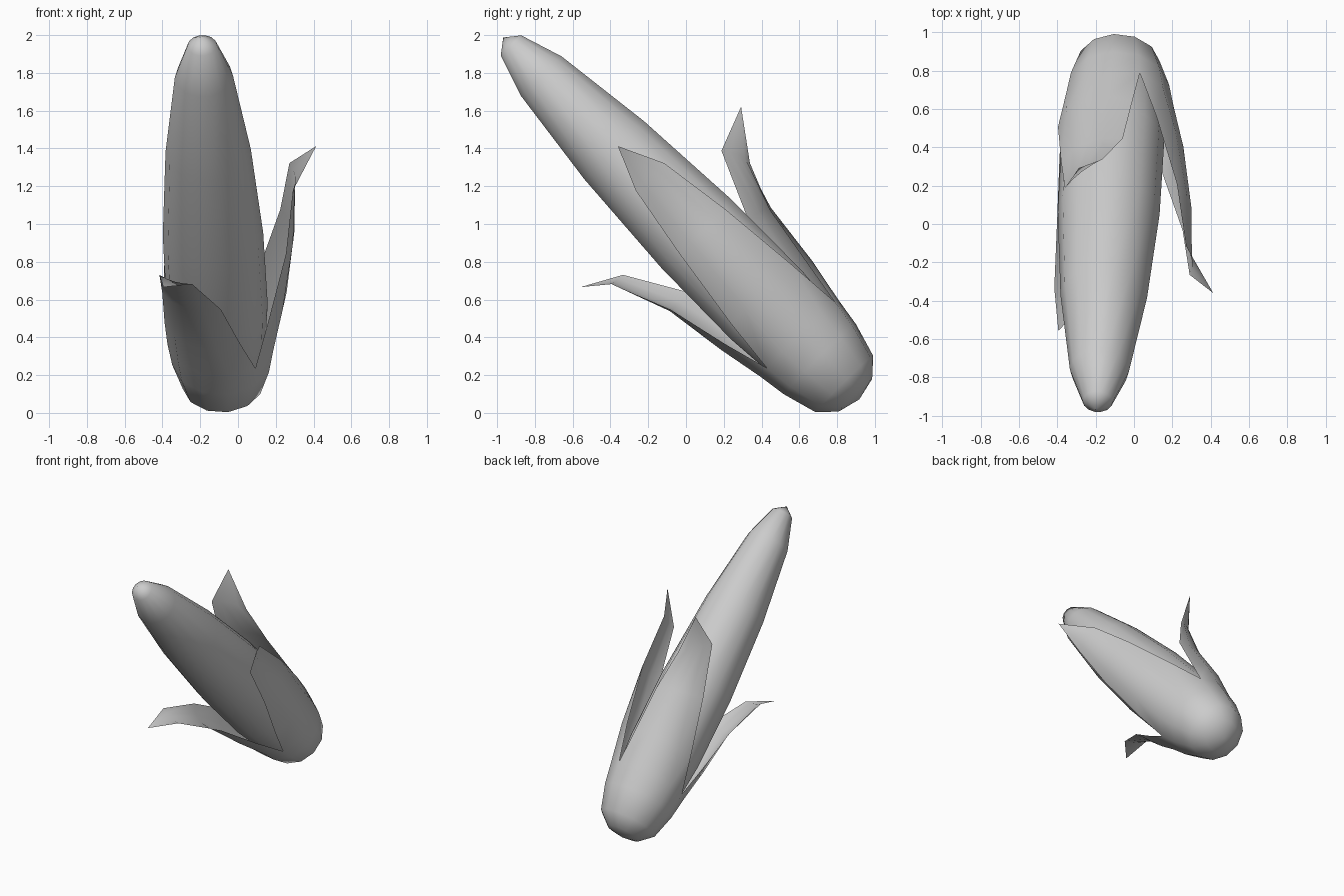
import bpy, bmesh
from math import sin, cos, pi, radians, asin
from mathutils import Vector

if "Cube" in bpy.data.objects:
    bpy.data.objects.remove(bpy.data.objects["Cube"])

# Leaning axis of the cob and its two cross directions
BASE = Vector((-0.09, 0.918, 0.072))
AXIS = Vector((-0.041, -0.701, 0.712)).normalized()
SIDE = (Vector((1, 0, 0)) - AXIS * AXIS.x).normalized()
UP = -SIDE.cross(AXIS)
if UP.z < 0:
    UP = -UP


def place(t, x, u):
    return BASE + AXIS * t + SIDE * x + UP * u


def ring(bm, t, r, n, start=0.0, shift=0.0):
    return [bm.verts.new(place(t, shift + r * cos(start + 2 * pi * i / n), r * sin(start + 2 * pi * i / n)))
            for i in range(n)]


def bridge(bm, a, b, closed=True):
    n = len(a)
    for i in range(n if closed else n - 1):
        j = (i + 1) % n
        bm.faces.new((a[i], a[j], b[j], b[i]))


def fan(bm, row, tip, closed=True):
    n = len(row)
    for i in range(n if closed else n - 1):
        bm.faces.new((row[i], row[(i + 1) % n], tip))


def finish(bm, name):
    bmesh.ops.recalc_face_normals(bm, faces=bm.faces[:])
    # Make sure the sides face away from the axis
    facing = 0
    for f in bm.faces:
        d = f.calc_center_median() - BASE
        facing += f.normal.dot(d - AXIS * d.dot(AXIS)) * f.calc_area()
    if facing < 0:
        bmesh.ops.reverse_faces(bm, faces=bm.faces[:])
    me = bpy.data.meshes.new(name)
    bm.to_mesh(me)
    bm.free()
    for p in me.polygons:
        p.use_smooth = True
    bpy.context.collection.objects.link(bpy.data.objects.new(name, me))


# Cob: lathed profile (distance along axis, radius)
bm = bmesh.new()
profile = [(0.12, 0.16), (0.35, 0.24), (0.70, 0.268), (1.227, 0.266),
           (1.85, 0.226), (2.40, 0.154), (2.63, 0.078)]
rings = [ring(bm, t, r, 14, 0, 0.008) for t, r in profile]
for a, b in zip(rings, rings[1:]):
    bridge(bm, a, b)
fan(bm, rings[0], bm.verts.new(place(0.06, 0, 0)))
fan(bm, rings[-1], bm.verts.new(place(2.69, 0, 0)))
finish(bm, "cob")

# Husk: a cup that splits into three peeling leaves
bm = bmesh.new()
start = radians(-53)
cup = [ring(bm, t, r, 12, start, s) for t, r, s in
       [(0.03, 0.125, 0.01), (0.113, 0.215, 0.015), (0.297, 0.268, 0.02), (0.453, 0.292, 0.025)]]
for a, b in zip(cup, cup[1:]):
    bridge(bm, a, b)
fan(bm, cup[0], bm.verts.new(place(0.0, 0, 0)))

# Leaf rows: distance along axis, middle radius, angle, half width, skew; then the tip
leaves = [
    ([(0.75, 0.355, 5, 0.225, 0), (1.20, 0.415, 5, 0.17, 0), (1.60, 0.435, 5, 0.105, 0)],
     (1.83, 0.555, 3)),
    ([(0.70, 0.345, 118, 0.22, 0), (1.07, 0.385, 110, 0.17, 0.03), (1.38, 0.475, 108, 0.10, 0.08)],
     (1.55, 0.66, 104)),
    ([(0.70, 0.345, 246, 0.22, 0), (1.04, 0.40, 246, 0.17, 0), (1.36, 0.53, 246, 0.095, 0)],
     (1.47, 0.69, 247)),
]
CURL, SHIFT = 0.27, 0.025
for k, (rows, (tip_t, tip_r, tip_a)) in enumerate(leaves):
    prev = [cup[-1][(4 * k + i) % 12] for i in range(5)]
    for t, r, deg, half, skew in rows:
        a, span = radians(deg), asin(half / CURL)
        row = []
        for i in range(5):
            w = (i - 2) / 2
            out, across = r - CURL + CURL * cos(span * w), CURL * sin(span * w)
            row.append(bm.verts.new(place(t + skew * w, SHIFT + out * cos(a) - across * sin(a),
                                          out * sin(a) + across * cos(a))))
        bridge(bm, prev, row, False)
        prev = row
    a = radians(tip_a)
    fan(bm, prev, bm.verts.new(place(tip_t, SHIFT + tip_r * cos(a), tip_r * sin(a))), False)
finish(bm, "husk")
